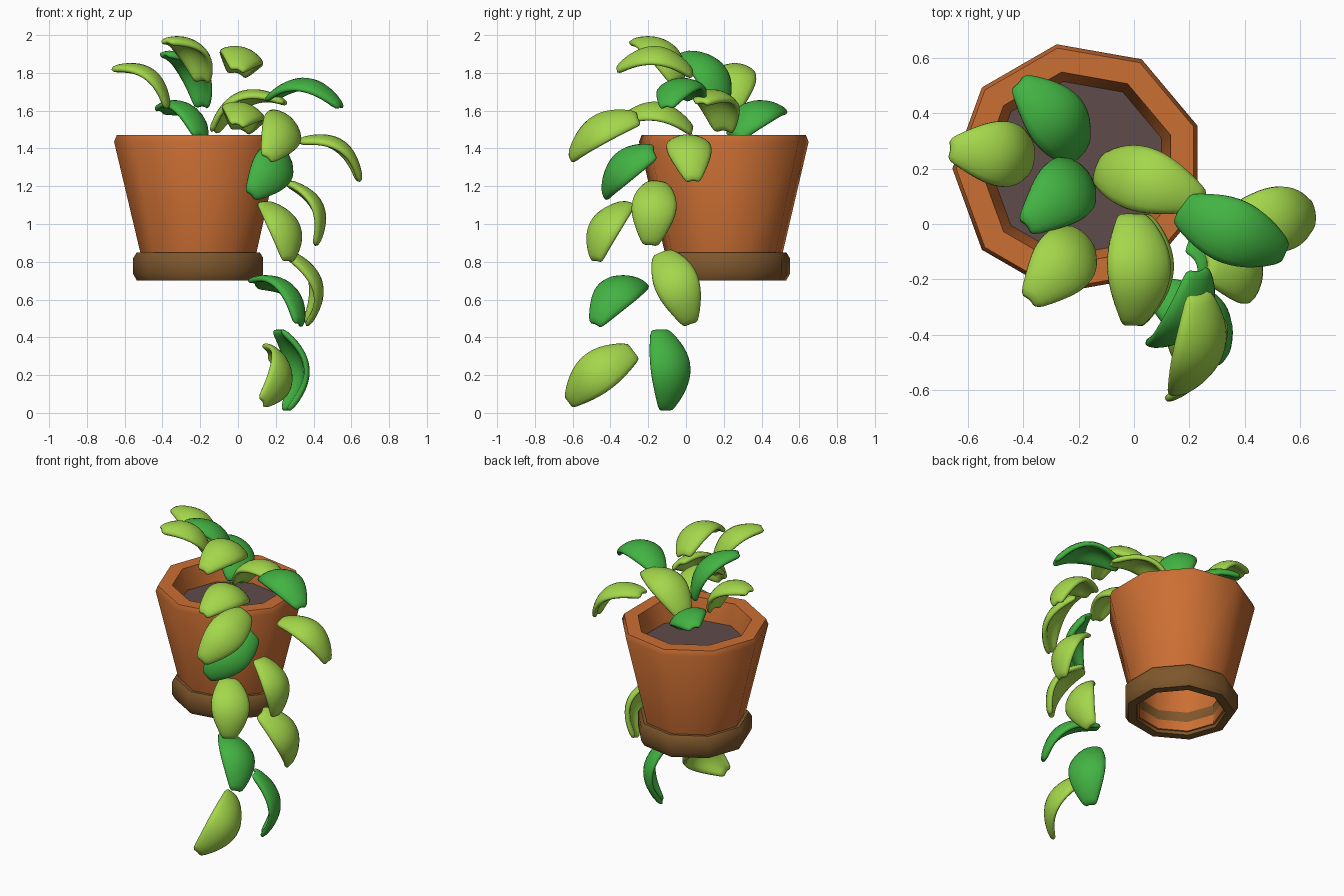
import bpy, bmesh, math
from mathutils import Vector

if "Cube" in bpy.data.objects:
    bpy.data.objects.remove(bpy.data.objects["Cube"])


def material(name, rgb):
    m = bpy.data.materials.new(name)
    m.diffuse_color = (*rgb, 1)
    m.use_nodes = True
    m.node_tree.nodes["Principled BSDF"].inputs["Base Color"].default_value = m.diffuse_color
    return m


TERRACOTTA = material("terracotta", (0.60, 0.158, 0.033))
BROWN = material("saucer_brown", (0.21, 0.095, 0.025))
SOIL = material("soil", (0.115, 0.07, 0.07))
LIGHT = material("light_green", (0.37, 0.68, 0.07))
DARK = material("dark_green", (0.055, 0.45, 0.055))

CX, CY, SIDES = -0.20, 0.20, 9


def finish(name, bm, mat, angle):
    me = bpy.data.meshes.new(name)
    bm.to_mesh(me)
    bm.free()
    me.materials.append(mat)
    ob = bpy.data.objects.new(name, me)
    bpy.context.collection.objects.link(ob)
    bpy.ops.object.select_all(action='DESELECT')
    ob.select_set(True)
    bpy.context.view_layer.objects.active = ob
    bpy.ops.object.shade_smooth_by_angle(angle=math.radians(angle))
    return ob


def lathe(name, profile, mat):
    """Nine-sided turned part from a closed loop of (radius, z) points."""
    bm = bmesh.new()
    rings = []
    for r, z in profile:
        rings.append([bm.verts.new((CX + r * math.cos(a), CY + r * math.sin(a), z))
                      for a in (math.radians(20 + 360 / SIDES * k) for k in range(SIDES))])
    if len(rings) == 1:
        bm.faces.new(rings[0])
    else:
        for i, a in enumerate(rings):
            b = rings[(i + 1) % len(rings)]
            for k in range(SIDES):
                j = (k + 1) % SIDES
                bm.faces.new((a[k], a[j], b[j], b[k]))
        bmesh.ops.recalc_face_normals(bm, faces=bm.faces)
    return finish(name, bm, mat, 40)


# Pot wall, hollow, with bevelled rim
lathe("pot", [(0.315, 0.84), (0.456, 1.435), (0.442, 1.47), (0.354, 1.47),
              (0.318, 1.33), (0.265, 0.84), (0.265, 0.72), (0.30, 0.72)], TERRACOTTA)
# Saucer ring, open underneath
lathe("saucer", [(0.335, 0.70), (0.355, 0.735), (0.355, 0.82), (0.337, 0.848),
                 (0.262, 0.848), (0.262, 0.80), (0.280, 0.70)], BROWN)
# Soil surface
lathe("soil", [(0.325, 1.335)], SOIL)


def leaf(name, base, tip, up, arch, mat, width=0.265, rows_n=9):
    """Thick cupped leaf arching from base to tip, bulging towards up."""
    d = (tip - base).normalized()
    up = (up - d * up.dot(d)).normalized()
    side = up.cross(d)
    bm = bmesh.new()
    rows = []
    for i in range(rows_n):
        t = i / (rows_n - 1)
        # oval outline, blunt base and pointed tip
        h = width / 2 * math.sin(math.pi * (0.12 + 0.80 * t)) ** 0.85
        c = base.lerp(tip, t) + up * arch * 4 * t * (1 - t)
        rows.append([bm.verts.new(c + side * (s * h) - up * (s * s * h * 0.42))
                     for s in (-1, -0.55, 0, 0.55, 1)])
    for a, b in zip(rows, rows[1:]):
        for k in range(4):
            bm.faces.new((a[k], a[k + 1], b[k + 1], b[k]))
    bm.normal_update()
    if sum(f.normal.dot(up) for f in bm.faces) < 0:
        bmesh.ops.reverse_faces(bm, faces=bm.faces)
    ob = finish(name, bm, mat, 60)
    solid = ob.modifiers.new("thickness", 'SOLIDIFY')
    solid.thickness = 0.035
    solid.offset = -1
    sub = ob.modifiers.new("rounding", 'SUBSURF')
    sub.levels = sub.render_levels = 1


def leaf_group(name, specs, lean, rise):
    """Leaves given as base, tip, compass angle of the bulge and colour."""
    for i, (base, tip, angle, mat) in enumerate(specs):
        a = math.radians(angle)
        base, tip = Vector(base), Vector(tip)
        up = Vector((lean * math.cos(a), lean * math.sin(a), rise))
        arch = (tip - base).length * (0.19 + 0.11 * max(0, math.cos(a)))
        leaf(f"{name}_{i + 1}", base, tip, up, arch, mat)


# Upright leaves at the crown
leaf_group("crown_leaf", [
    ((-0.35, 0.24, 1.62), (-0.67, 0.27, 1.84), 0, LIGHT),
    ((-0.18, 0.24, 1.47), (-0.42, 0.52, 1.62), 40, DARK),
    ((-0.17, 0.20, 1.62), (-0.39, -0.01, 1.92), 30, DARK),
    ((0.15, 0.06, 1.68), (0.56, -0.11, 1.63), -30, DARK),
    ((-0.17, -0.03, 1.76), (-0.38, -0.28, 1.985), 30, LIGHT),
    ((0.0, 0.05, 1.81), (0.0, -0.38, 1.83), 0, LIGHT),
    ((0.02, 0.05, 1.51), (0.0, -0.38, 1.54), 0, LIGHT),
    ((-0.15, 0.21, 1.50), (0.26, 0.08, 1.66), 0, LIGHT),
    ((0.32, -0.01, 1.46), (0.665, 0.04, 1.23), 0, LIGHT),
], 0.3, 1)

# Leaves trailing down over the front right of the pot
leaf_group("trailing_leaf", [
    ((0.25, -0.25, 1.58), (0.16, -0.63, 1.35), -60, LIGHT),
    ((0.25, -0.17, 1.40), (0.07, -0.45, 1.15), -55, DARK),
    ((0.15, -0.31, 1.13), (0.28, -0.49, 0.80), -45, LIGHT),
    ((0.27, -0.15, 1.24), (0.43, -0.19, 0.88), 0, LIGHT),
    ((0.27, -0.13, 0.865), (0.38, 0.03, 0.46), 0, LIGHT),
    ((0.08, -0.23, 0.71), (0.34, -0.49, 0.47), -23, DARK),
    ((0.23, -0.13, 0.455), (0.27, -0.10, 0.0), 30, DARK),
    ((0.17, -0.27, 0.34), (0.14, -0.635, 0.05), -5, LIGHT),
], 1, 0.4)
